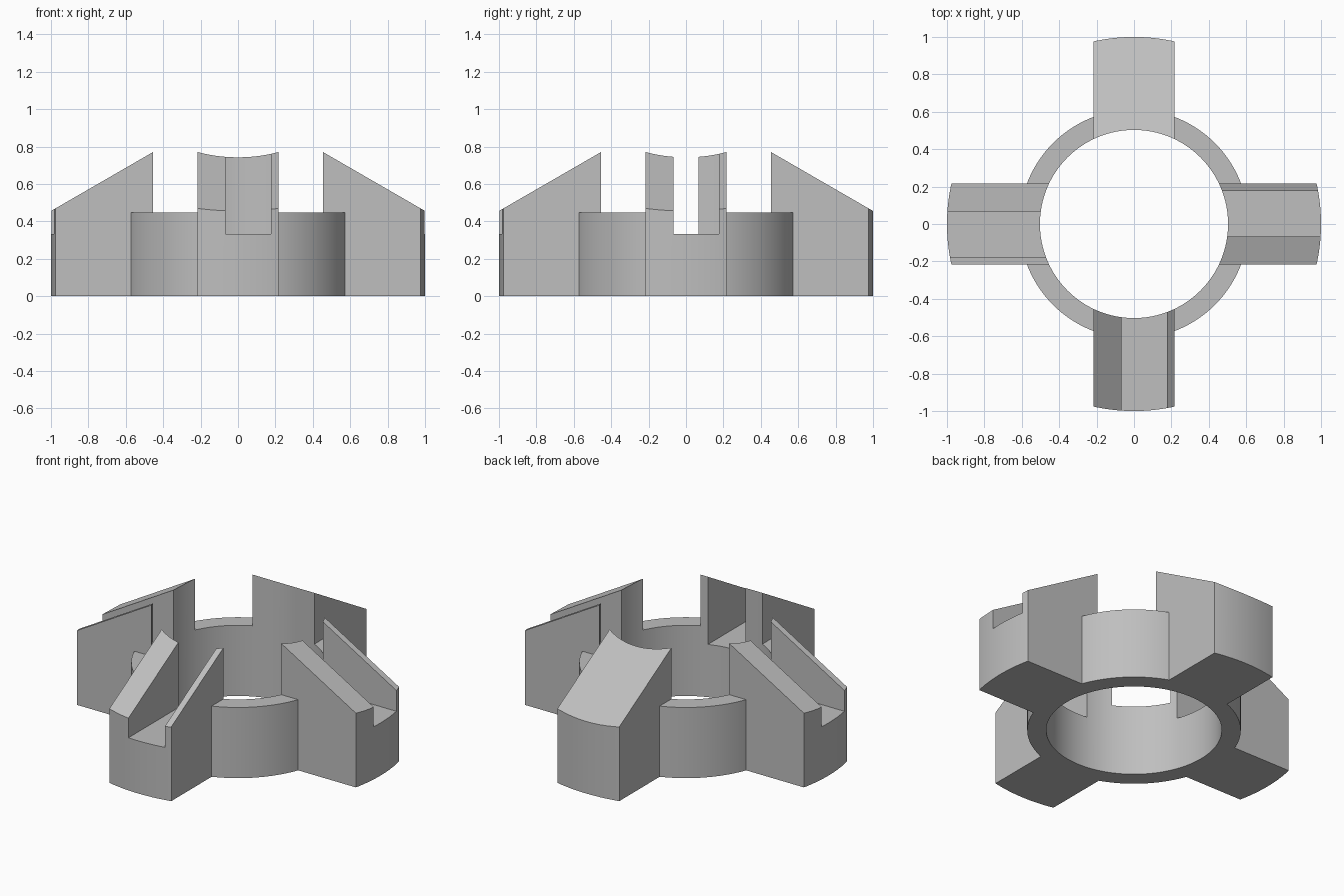
import bpy, bmesh, math
from mathutils import Matrix

if "Cube" in bpy.data.objects:
    bpy.data.objects.remove(bpy.data.objects["Cube"])

R_OUT, R_RING, R_BORE = 1.0, 0.612, 0.503
HALF_W, RING_H = 0.2165, 0.447
SLOT_L, SLOT_R, SLOT_Z = -0.068, 0.177, 0.333
SLOPE = math.tan(math.radians(30))

grey = bpy.data.materials.new("plain grey")
grey.diffuse_color = (0.52, 0.52, 0.52, 1)
grey.use_nodes = True
grey.node_tree.nodes["Principled BSDF"].inputs["Base Color"].default_value = grey.diffuse_color


def make(name, bm):
    bmesh.ops.recalc_face_normals(bm, faces=bm.faces)
    me = bpy.data.meshes.new(name)
    bm.to_mesh(me)
    bm.free()
    me.materials.append(grey)
    ob = bpy.data.objects.new(name, me)
    bpy.context.collection.objects.link(ob)
    return ob


def cylinder(name, r, z0, z1):
    bm = bmesh.new()
    bmesh.ops.create_cone(bm, cap_ends=True, segments=128, radius1=r, radius2=r,
                          depth=z1 - z0, matrix=Matrix.Translation((0, 0, (z0 + z1) / 2)))
    return make(name, bm)


def prism(name, profile, x0, x1, angle):
    """Extrude a (y, z) profile along x, then turn it about z."""
    bm = bmesh.new()
    face = bm.faces.new([bm.verts.new((x0, y, z)) for y, z in profile])
    ext = bmesh.ops.extrude_face_region(bm, geom=[face])["geom"]
    bmesh.ops.translate(bm, vec=(x1 - x0, 0, 0),
                        verts=[v for v in ext if isinstance(v, bmesh.types.BMVert)])
    bm.transform(Matrix.Rotation(angle, 4, 'Z'))
    return make(name, bm)


def combine(target, tool, operation):
    mod = target.modifiers.new("cut", 'BOOLEAN')
    mod.operation, mod.solver, mod.object = operation, 'EXACT', tool
    bpy.context.view_layer.objects.active = target
    bpy.ops.object.modifier_apply(modifier=mod.name)
    bpy.data.objects.remove(tool)


def slope_z(r):
    return 0.772 - SLOPE * (r - 0.452)


# Central ring
hub = cylinder("four_arm_hub", R_RING, 0, RING_H)

# Four radial arms with sloping tops
arm = [(-0.3, 0), (-1.1, 0), (-1.1, slope_z(1.1)), (-0.3, slope_z(0.3))]
for i in range(4):
    combine(hub, prism("arm", arm, -HALF_W, HALF_W, i * math.pi / 2), 'UNION')

# Rounded arm ends and central bore
combine(hub, cylinder("outer_limit", R_OUT, -0.5, 1.5), 'INTERSECT')
combine(hub, cylinder("bore", R_BORE, -0.5, 1.5), 'DIFFERENCE')

# Off-centre slot along each arm, leaving one thick and one thin fin
slot = [(-0.3, SLOT_Z), (-1.2, SLOT_Z), (-1.2, 1.2), (-0.3, 1.2)]
for i in range(4):
    combine(hub, prism("slot", slot, SLOT_L, SLOT_R, i * math.pi / 2), 'DIFFERENCE')

# Smooth curved walls, crisp edges
bpy.ops.object.select_all(action='DESELECT')
hub.select_set(True)
bpy.context.view_layer.objects.active = hub
bpy.ops.object.shade_smooth_by_angle(angle=math.radians(20))
